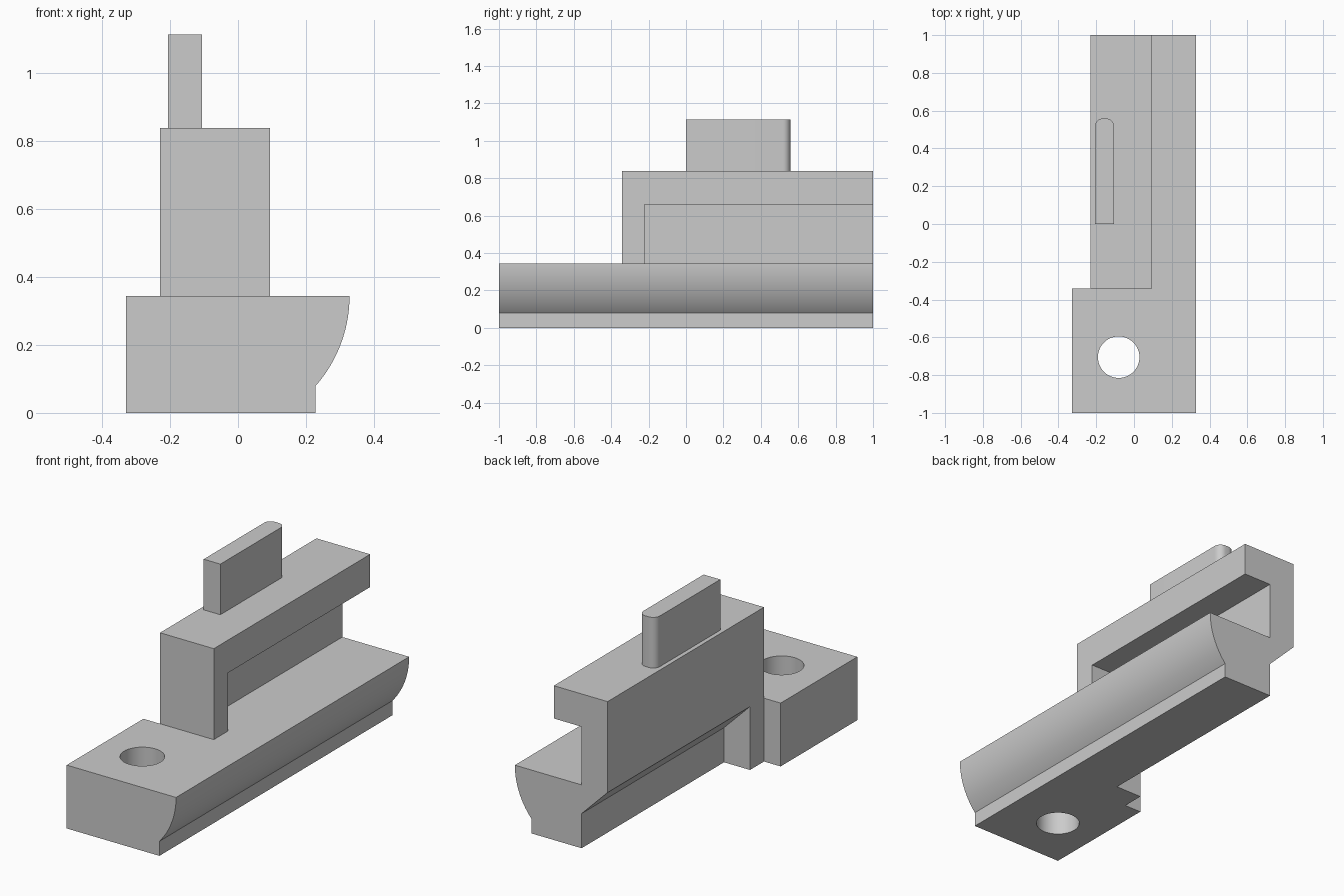
import bpy, bmesh, math

cube = bpy.data.objects.get("Cube")
if cube:
    bpy.data.objects.remove(cube, do_unlink=True)

grey = bpy.data.materials.new("plain grey")
grey.use_nodes = True
grey.diffuse_color = (0.6, 0.6, 0.6, 1)
grey.node_tree.nodes["Principled BSDF"].inputs["Base Color"].default_value = (0.6, 0.6, 0.6, 1)

# Shared dimensions
AXIS, SIDE, DECK, STEP, NOTCH = -0.073, -0.229, 0.344, -0.342, -0.222


def prism(name, outline, start, end, axis):
    """Extrude an outline along y (outline is x, z) or z (outline is x, y)."""
    place = (lambda a, b, t: (a, t, b)) if axis == "y" else (lambda a, b, t: (a, b, t))
    bm = bmesh.new()
    face = bm.faces.new([bm.verts.new(place(a, b, start)) for a, b in outline])
    grown = bmesh.ops.extrude_face_region(bm, geom=[face])["geom"]
    bmesh.ops.translate(bm, verts=[v for v in grown if isinstance(v, bmesh.types.BMVert)],
                        vec=place(0, 0, end - start))
    bmesh.ops.recalc_face_normals(bm, faces=bm.faces)
    mesh = bpy.data.meshes.new(name)
    bm.to_mesh(mesh)
    bm.free()
    mesh.materials.append(grey)
    obj = bpy.data.objects.new(name, mesh)
    bpy.context.collection.objects.link(obj)
    return obj


def arc(cx, cy, r, a0, a1, n):
    angles = [math.radians(a0 + (a1 - a0) * i / n) for i in range(n + 1)]
    return [(cx + r * math.cos(a), cy + r * math.sin(a)) for a in angles]


def rect(x0, x1, y0, y1):
    return [(x0, y0), (x1, y0), (x1, y1), (x0, y1)]


def combine(target, tool, operation):
    mod = target.modifiers.new("combine", "BOOLEAN")
    mod.operation, mod.object, mod.solver = operation, tool, "EXACT"
    bpy.context.view_layer.objects.active = target
    bpy.ops.object.modifier_apply(modifier=mod.name)
    bpy.data.objects.remove(tool, do_unlink=True)


# Base rail with a rounded flank
flank = arc(AXIS, DECK, 0.401, 0, -41.4, 24)
body = prism("slide_body", [(-0.329, 0), (0.228, 0)] + flank[::-1] + [(-0.329, DECK)], -1, 1, "y")

# Narrow the rear of the base, undercut it, and drill the front
combine(body, prism("side_cutter", rect(-1, SIDE, STEP, 2), -1, 2, "z"), "DIFFERENCE")
undercut = [(AXIS, -0.1), (AXIS, 0.188), (SIDE, DECK), (-0.5, DECK), (-0.5, -0.1)]
combine(body, prism("undercut_cutter", undercut, NOTCH, 2, "y"), "DIFFERENCE")
combine(body, prism("hole_cutter", arc(-0.081, -0.705, 0.11, 0, 352.5, 47), -1, 2, "z"), "DIFFERENCE")

# Upright wall with an overhanging top and a front leg
upright = prism("upright", rect(SIDE, 0.094, DECK, 0.838), STEP, 1, "y")
combine(upright, prism("recess_cutter", rect(AXIS, 1, 0, 0.66), NOTCH, 2, "y"), "DIFFERENCE")
combine(body, upright, "UNION")

# Tab on top with rounded rear corners
x0, x1, back, r = -0.206, -0.106, 0.558, 0.04
outline = [(x0, 0), (x1, 0)] + arc(x1 - r, back - r, r, 0, 90, 8) + arc(x0 + r, back - r, r, 90, 180, 8)
combine(body, prism("top_tab", outline, 0.838, 1.113, "z"), "UNION")

# Smooth only the curved surfaces
bpy.ops.object.select_all(action="DESELECT")
body.select_set(True)
bpy.context.view_layer.objects.active = body
bpy.ops.object.shade_smooth_by_angle(angle=math.radians(25))
